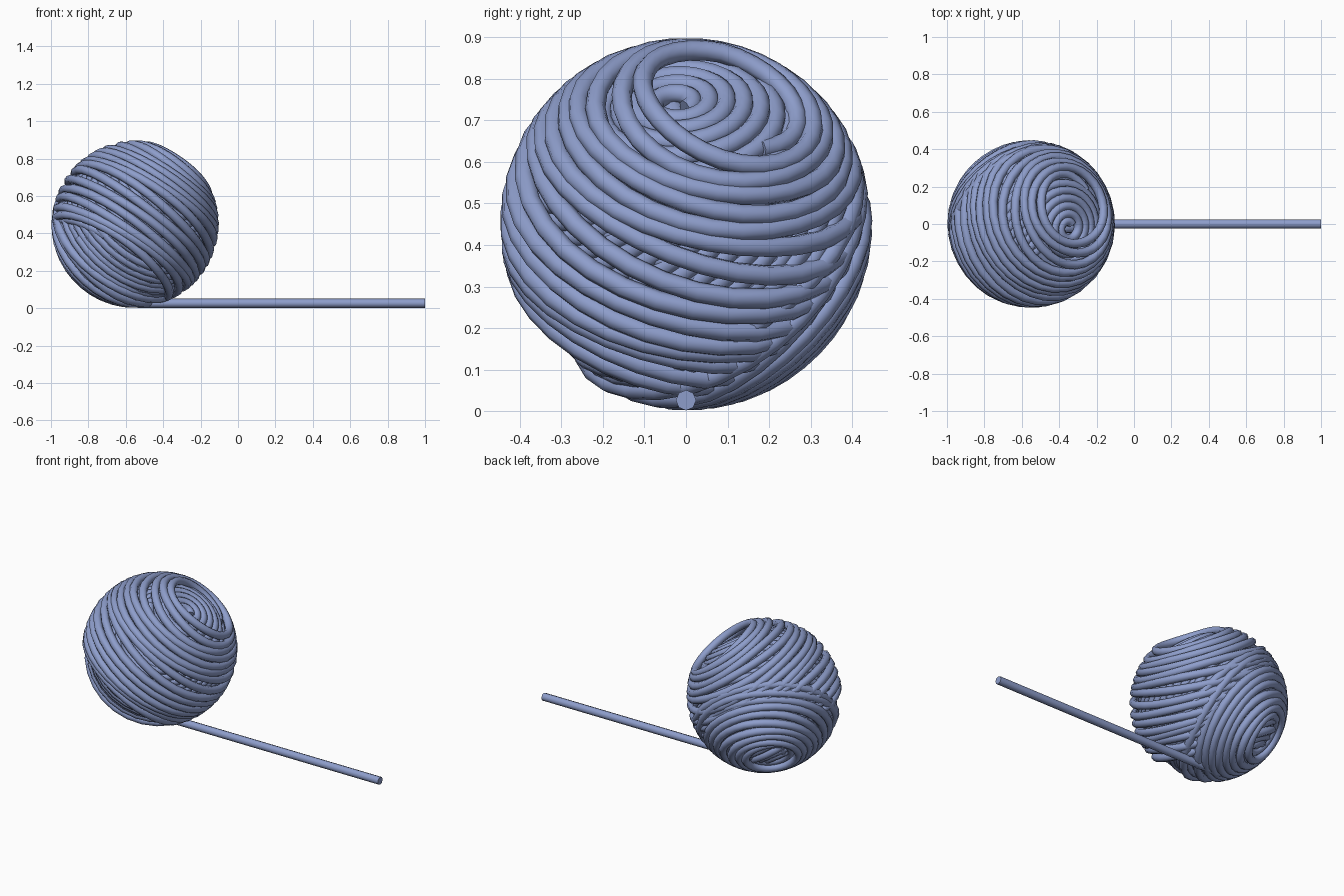
import bpy, math
from mathutils import Vector

if "Cube" in bpy.data.objects:
    bpy.data.objects.remove(bpy.data.objects["Cube"])

CENTRE = Vector((-0.55, 0, 0.45))
YARN = 0.0245
POLE_A = Vector((0.55, 0.23, 0.80)).normalized()     # upper open end of the winding
POLE_B = Vector((-0.51, 0.61, -0.61)).normalized()   # lower open end of the winding
POLE_C = Vector((0.56, -0.06, 0.82)).normalized()    # inner layer seen in the upper opening

blue = bpy.data.materials.new("yarn_blue")
blue.diffuse_color = (0.27, 0.34, 0.60, 1)
blue.use_nodes = True
blue.node_tree.nodes["Principled BSDF"].inputs["Base Color"].default_value = blue.diffuse_color


def strand(name, pts):
    """Eight sided yarn along a path, turned into a smooth mesh."""
    cu = bpy.data.curves.new(name, 'CURVE')
    cu.dimensions = '3D'
    cu.bevel_depth = YARN
    cu.bevel_resolution = 2
    cu.use_fill_caps = True
    sp = cu.splines.new('POLY')
    sp.points.add(len(pts) - 1)
    for p, co in zip(sp.points, pts):
        p.co = (*co, 1)
    ob = bpy.data.objects.new(name, cu)
    bpy.context.collection.objects.link(ob)
    bpy.ops.object.select_all(action='DESELECT')
    ob.select_set(True)
    bpy.context.view_layer.objects.active = ob
    bpy.ops.object.convert(target='MESH')
    ob = bpy.context.view_layer.objects.active
    ob.data.materials.clear()
    ob.data.materials.append(blue)
    bpy.ops.object.shade_smooth_by_angle(angle=math.radians(50))
    return ob


def winding(pole, start, end, turns, radius, wobble=0.0, phase=0.0, tuck=0.0, seg=30):
    """Spiral over a sphere between two polar angles; tuck sinks both ends."""
    u = pole.orthogonal().normalized()
    v = pole.cross(u)
    pts = []
    n = int(turns * seg)
    for i in range(n + 1):
        t = i / n
        a = math.tau * turns * t + phase
        th = math.radians(start + (end - start) * t)
        th += wobble * (math.sin(a * 1.13 + 0.7) + 0.5 * math.sin(a * 2.31))
        d = pole * math.cos(th) + (u * math.cos(a) + v * math.sin(a)) * math.sin(th)
        sink = tuck * max(0, 1 - 2.5 * turns * min(t, 1 - t))
        pts.append(CENTRE + d * (radius(d) - sink))
    return pts


def ramp(d, pole, a0, a1, r0, r1):
    """Radius going from r0 to r1 between two angles away from a pole."""
    k = (math.degrees(d.angle(pole)) - a0) / (a1 - a0)
    return r0 + (r1 - r0) * min(1, max(0, k))


# inner layers seen through the gaps and the two open ends
strand("inner_winding", winding(POLE_C, 5, 160, 24, lambda d: ramp(d, POLE_C, 5, 30, 0.35, 0.38)))
strand("core_winding", winding(POLE_B, 25, 150, 22, lambda d: ramp(d, POLE_A, 25, 40, 0.32, 0.388)))
strand("lower_inner_winding", winding(POLE_B, 6, 84, 12, lambda d: ramp(d, POLE_B, 8, 24, 0.365, 0.402)))

# main visible layer, which dives under the lower cap
strand("main_winding", winding(POLE_A, 25, 126, 15.6,
       lambda d: ramp(d, POLE_B, 50, 68, 0.395, 0.425), 0.035, 0.0, 0.04))

# lower cap layer and the looser loops around it
strand("lower_winding", winding(POLE_B, 17, 60, 7.4, lambda d: 0.425, 0.02, 1.0, 0.03))
strand("loose_loops", winding(POLE_B, 60, 76, 2.6, lambda d: 0.424, 0.06, 2.0, 0.04))

# loose end on the ground
strand("loose_end", [(-0.64, -0.01, 0.036), (-0.58, 0, 0.028), (-0.5, 0, 0.0265), (1, 0, 0.0265)])
